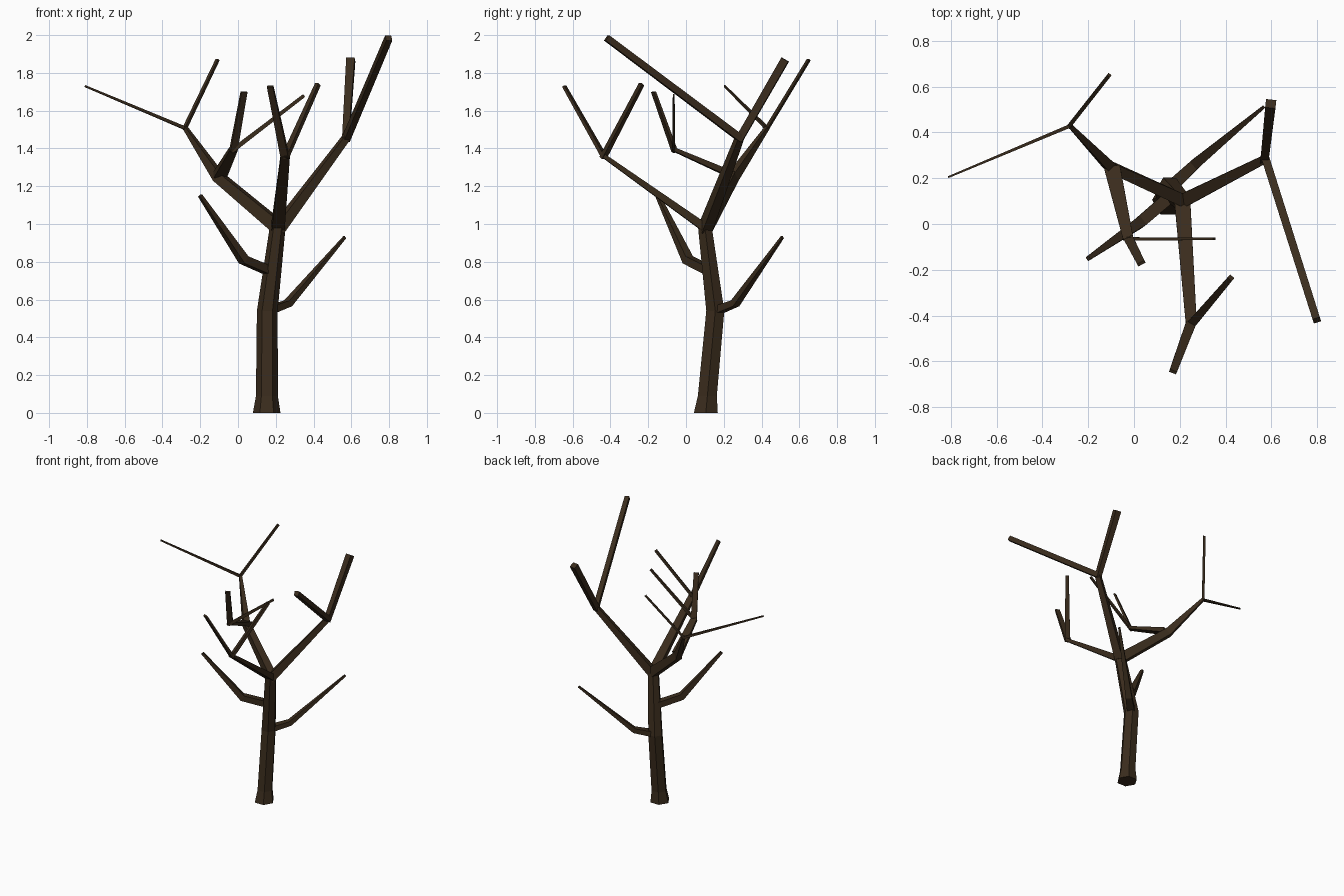
import bpy, bmesh, math
from mathutils import Vector

bark = bpy.data.materials.new("bark")
bark.diffuse_color = (0.042, 0.025, 0.012, 1)


def loft(name, rings):
    """Skin a list of equal-sized vertex rings and cap both ends."""
    bm = bmesh.new()
    rows = [[bm.verts.new(p) for p in ring] for ring in rings]
    n = len(rows[0])
    for a, b in zip(rows, rows[1:]):
        for i in range(n):
            j = (i + 1) % n
            bm.faces.new((a[i], a[j], b[j], b[i]))
    bm.faces.new(rows[0])
    bm.faces.new(rows[-1])
    bmesh.ops.recalc_face_normals(bm, faces=bm.faces[:])
    mesh = bpy.data.meshes.new(name)
    bm.to_mesh(mesh)
    bm.free()
    mesh.materials.append(bark)
    obj = bpy.data.objects.new(name, mesh)
    bpy.context.collection.objects.link(obj)


def branch(name, *stations):
    """Four-sided limb; station = (x, y, z, sideways width, height)."""
    pts = [Vector(s[:3]) for s in stations]
    rings = []
    for k, (p, s) in enumerate(zip(pts, stations)):
        d = Vector()
        if k > 0:
            d += (p - pts[k - 1]).normalized()
        if k < len(pts) - 1:
            d += (pts[k + 1] - p).normalized()
        d.normalize()
        u = d.cross(Vector((0, 0, 1))).normalized()
        v = u.cross(d)
        u, v = u * s[3] / 2, v * s[4] / 2
        rings.append([p + u + v, p - u + v, p - u - v, p + u - v])
    loft(name, rings)


# Hexagonal trunk with a flared foot
trunk = [(0.152, 0.105, 0, 0.073), (0.153, 0.113, 0.09, 0.058),
         (0.155, 0.155, 0.54, 0.055), (0.21, 0.10, 0.985, 0.042)]
loft("trunk", [[(x + r * math.cos(i * math.pi / 3), y + r * math.sin(i * math.pi / 3), z)
                for i in range(6)] for x, y, z, r in trunk])

# Low side branches
branch("low_left_branch", (0.17, 0.13, 0.75, 0.055, 0.045),
       (0.03, 0.01, 0.81, 0.05, 0.045), (-0.2, -0.15, 1.15, 0.02, 0.018))
branch("low_right_branch", (0.17, 0.17, 0.545, 0.055, 0.04),
       (0.265, 0.26, 0.58, 0.045, 0.035), (0.565, 0.51, 0.93, 0.014, 0.014))

# Right limb and its two twigs
branch("right_limb", (0.21, 0.10, 0.97, 0.06, 0.06), (0.575, 0.285, 1.46, 0.036, 0.036))
branch("right_front_twig", (0.572, 0.293, 1.45, 0.035, 0.038), (0.798, -0.42, 1.985, 0.033, 0.034))
branch("right_back_twig", (0.57, 0.28, 1.445, 0.035, 0.04), (0.597, 0.525, 1.87, 0.045, 0.042))

# Left limb, running on to the back-left fork
branch("left_limb", (0.21, 0.105, 0.985, 0.055, 0.07),
       (-0.105, 0.25, 1.25, 0.045, 0.055), (-0.28, 0.43, 1.51, 0.02, 0.02))
branch("left_outer_twig", (-0.275, 0.43, 1.505, 0.016, 0.018), (-0.81, 0.205, 1.73, 0.008, 0.010))
branch("left_back_twig", (-0.285, 0.425, 1.50, 0.018, 0.018), (-0.108, 0.65, 1.87, 0.017, 0.015))

# Inner branch leaving the left limb
branch("inner_branch", (-0.095, 0.245, 1.26, 0.07, 0.035), (-0.025, -0.065, 1.395, 0.045, 0.02))
branch("inner_front_twig", (-0.025, -0.06, 1.385, 0.042, 0.018), (0.032, -0.172, 1.70, 0.035, 0.013))
branch("inner_right_twig", (-0.035, -0.065, 1.385, 0.015, 0.025), (0.35, -0.065, 1.68, 0.01, 0.018))

# Front limb and its two twigs
branch("front_limb", (0.21, 0.115, 0.97, 0.07, 0.045), (0.25, -0.435, 1.36, 0.048, 0.022))
branch("front_outer_twig", (0.25, -0.43, 1.35, 0.045, 0.02), (0.17, -0.645, 1.73, 0.033, 0.014))
branch("front_inner_twig", (0.248, -0.44, 1.35, 0.038, 0.022), (0.423, -0.235, 1.74, 0.024, 0.022))
